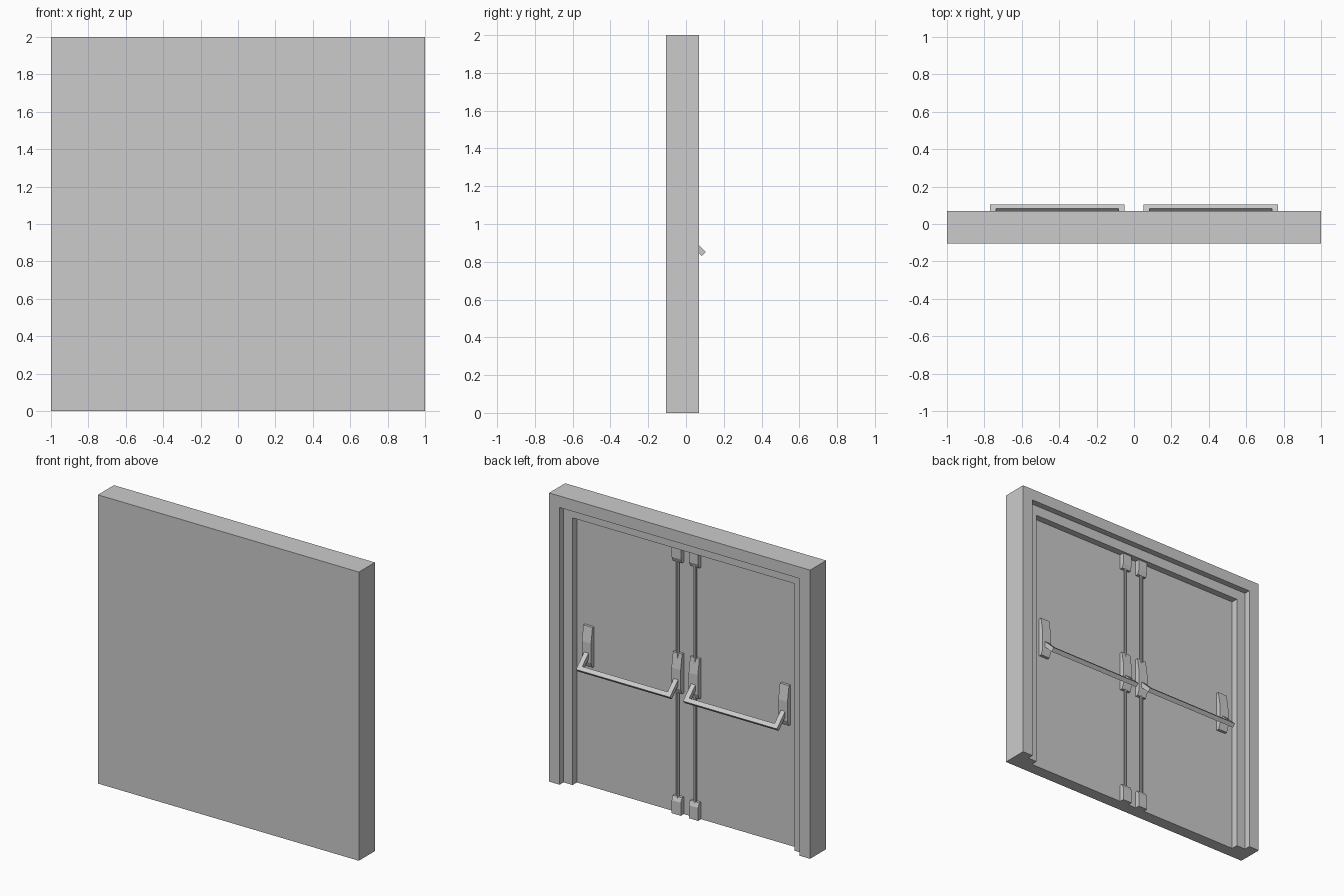
import bpy, bmesh
from math import sin, cos, pi

if "Cube" in bpy.data.objects:
    bpy.data.objects.remove(bpy.data.objects["Cube"])

DOOR_Y = -0.02      # face of the door leaves
ROD_X = 0.066       # rods and inner brackets
HINGE_X = 0.753     # outer brackets


def finish(name, bm, mirror=False):
    bmesh.ops.recalc_face_normals(bm, faces=bm.faces[:])
    mesh = bpy.data.meshes.new(name)
    bm.to_mesh(mesh)
    bm.free()
    ob = bpy.data.objects.new(name, mesh)
    bpy.context.collection.objects.link(ob)
    if mirror:
        ob.modifiers.new("Mirror", 'MIRROR').use_mirror_merge = False
    return ob


def prism(name, loop_a, loop_b):
    """Closed solid between two matching outlines, mirrored across x = 0."""
    bm = bmesh.new()
    a = [bm.verts.new(p) for p in loop_a]
    b = [bm.verts.new(p) for p in loop_b]
    n = len(a)
    bm.faces.new(a)
    bm.faces.new(b[::-1])
    for i in range(n):
        j = (i + 1) % n
        bm.faces.new((a[i], b[i], b[j], a[j]))
    return finish(name, bm, mirror=True)


def side_profile(name, x, width, pts):
    """Extrude a (y, z) profile across x."""
    h = width / 2
    return prism(name, [(x - h, y, z) for y, z in pts],
                 [(x + h, y, z) for y, z in pts])


# Door leaves with stepped surround: (inset, y) profile carried round a U
steps = [(0, -0.105), (0, 0.07), (0.08, 0.07), (0.08, 0.027),
         (0.15, 0.027), (0.15, DOOR_Y)]
bm = bmesh.new()
rings = []
for w, y in steps:
    e = 1 - w
    rings.append([bm.verts.new(p) for p in
                  ((-e, y, 0), (-e, y, 2 - w), (e, y, 2 - w), (e, y, 0))])
for r, s in zip(rings, rings[1:]):
    for i in range(3):
        bm.faces.new((r[i], r[i + 1], s[i + 1], s[i]))
bm.faces.new(rings[0])
bm.faces.new(rings[-1])
bm.faces.new([r[0] for r in rings] + [r[3] for r in reversed(rings)])
finish("door_and_frame", bm)

# Bar brackets
bracket = [(DOOR_Y, 1.115), (-0.002, 1.115), (0.015, 1.01), (0.015, 0.875),
           (0.0, 0.838), (DOOR_Y, 0.838)]
side_profile("inner_bracket", ROD_X, 0.07, bracket)
side_profile("outer_bracket", HINGE_X, 0.07, bracket)

# Latch housings at the top and bottom of each rod
side_profile("top_latch", ROD_X, 0.07,
             [(DOOR_Y, 1.85), (0.012, 1.85), (0.012, 1.775),
              (0.0, 1.745), (DOOR_Y, 1.745)])
side_profile("bottom_latch", ROD_X, 0.07,
             [(DOOR_Y, 0), (0.012, 0), (0.012, 0.09),
              (0.0, 0.12), (DOOR_Y, 0.12)])

# Vertical rods
ring = [(ROD_X + 0.011 * cos(pi * (i + .5) / 4),
         -0.006 + 0.011 * sin(pi * (i + .5) / 4)) for i in range(8)]
prism("vertical_rod", [(x, y, 0.1) for x, y in ring],
      [(x, y, 1.77) for x, y in ring])

# Push bar: flat U outline, tilted down and away from the door
x0, x1, t, reach = 0.05, 0.77, 0.033, 0.127
outline = [(x0, -reach), (x0, 0), (x1, 0), (x1, -reach),
           (x1 - t, -reach), (x1 - t, -0.03), (x0 + t, -0.03), (x0 + t, -reach)]


def tilted(side):
    d, n = (0.72, -0.694), (0.694, 0.72)
    return [(x, 0.0945 + d[0] * u + n[0] * side, 0.841 + d[1] * u + n[1] * side)
            for x, u in outline]


prism("push_bar", tilted(-0.015), tilted(0.015))
